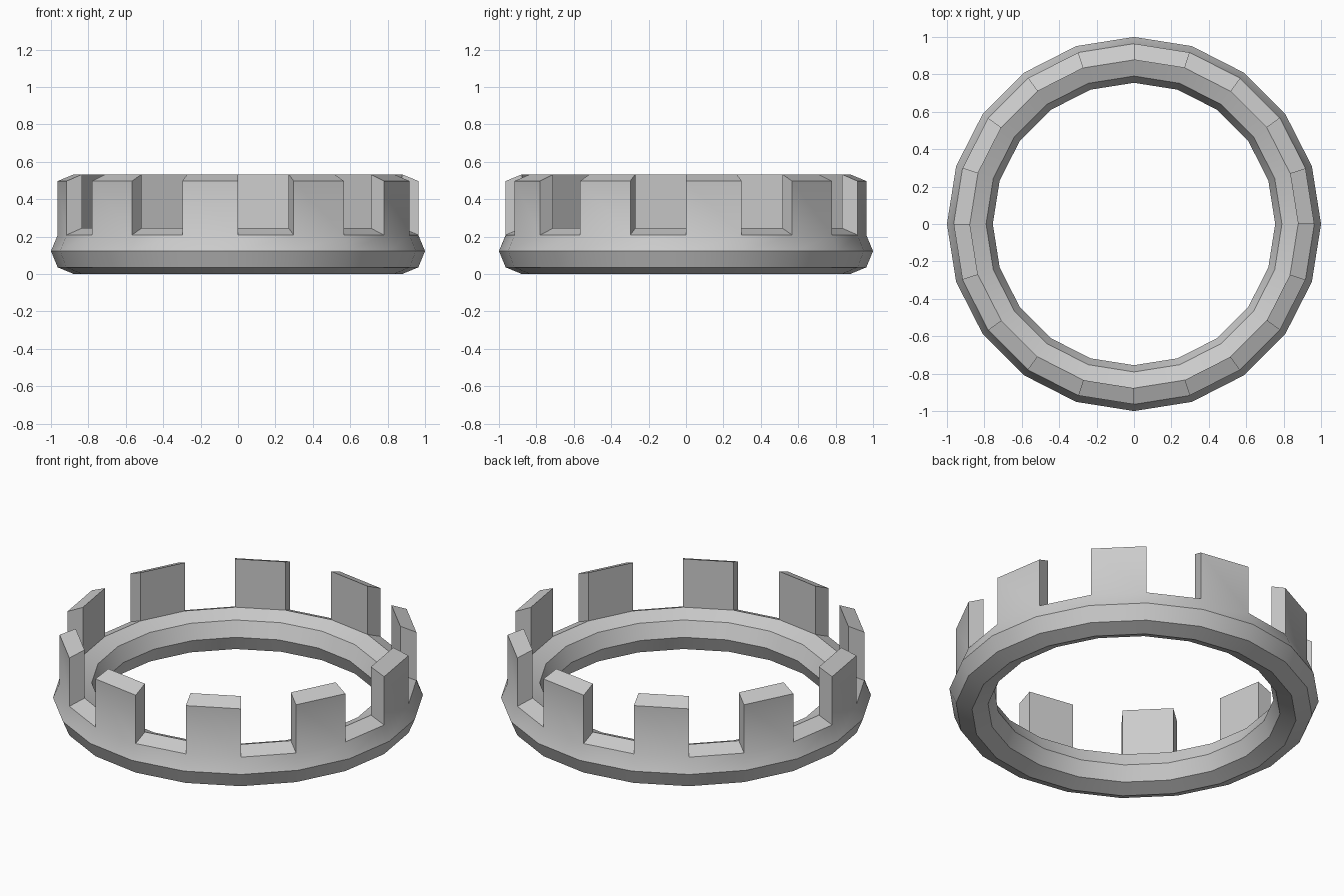
import bpy, bmesh
from math import sin, cos, pi

if "Cube" in bpy.data.objects:
    bpy.data.objects.remove(bpy.data.objects["Cube"])

SEGMENTS, SIDES = 20, 8
MAJOR, MINOR = 0.8775, 0.1225
TOOTH_HEIGHT = 0.288

bm = bmesh.new()

# ring: octagonal cross-section swept round the z axis
loops = []
for i in range(SEGMENTS):
    a = 2 * pi * i / SEGMENTS
    loop = []
    for j in range(SIDES):
        t = 2 * pi * j / SIDES
        r = MAJOR + MINOR * cos(t)
        loop.append(bm.verts.new((r * cos(a), r * sin(a), MINOR + MINOR * sin(t))))
    loops.append(loop)

tooth_faces = []
for i in range(SEGMENTS):
    p, q = loops[i], loops[(i + 1) % SEGMENTS]
    for j in range(SIDES):
        k = (j + 1) % SIDES
        face = bm.faces.new((p[j], q[j], q[k], p[k]))
        # the upper outer facet of every second segment becomes a tooth
        if j == 1 and i % 2 == 0:
            tooth_faces.append(face)

# teeth: facets pulled straight up
result = bmesh.ops.extrude_discrete_faces(bm, faces=tooth_faces)
tops = [v for f in result["faces"] for v in f.verts]
bmesh.ops.translate(bm, verts=tops, vec=(0, 0, TOOTH_HEIGHT))
bmesh.ops.recalc_face_normals(bm, faces=bm.faces)

mesh = bpy.data.meshes.new("toothed_ring")
bm.to_mesh(mesh)
bm.free()
ring = bpy.data.objects.new("toothed_ring", mesh)
bpy.context.collection.objects.link(ring)

# smooth round the ring, sharp at the facets
bpy.context.view_layer.objects.active = ring
ring.select_set(True)
bpy.ops.object.shade_smooth_by_angle(angle=pi / 6)
